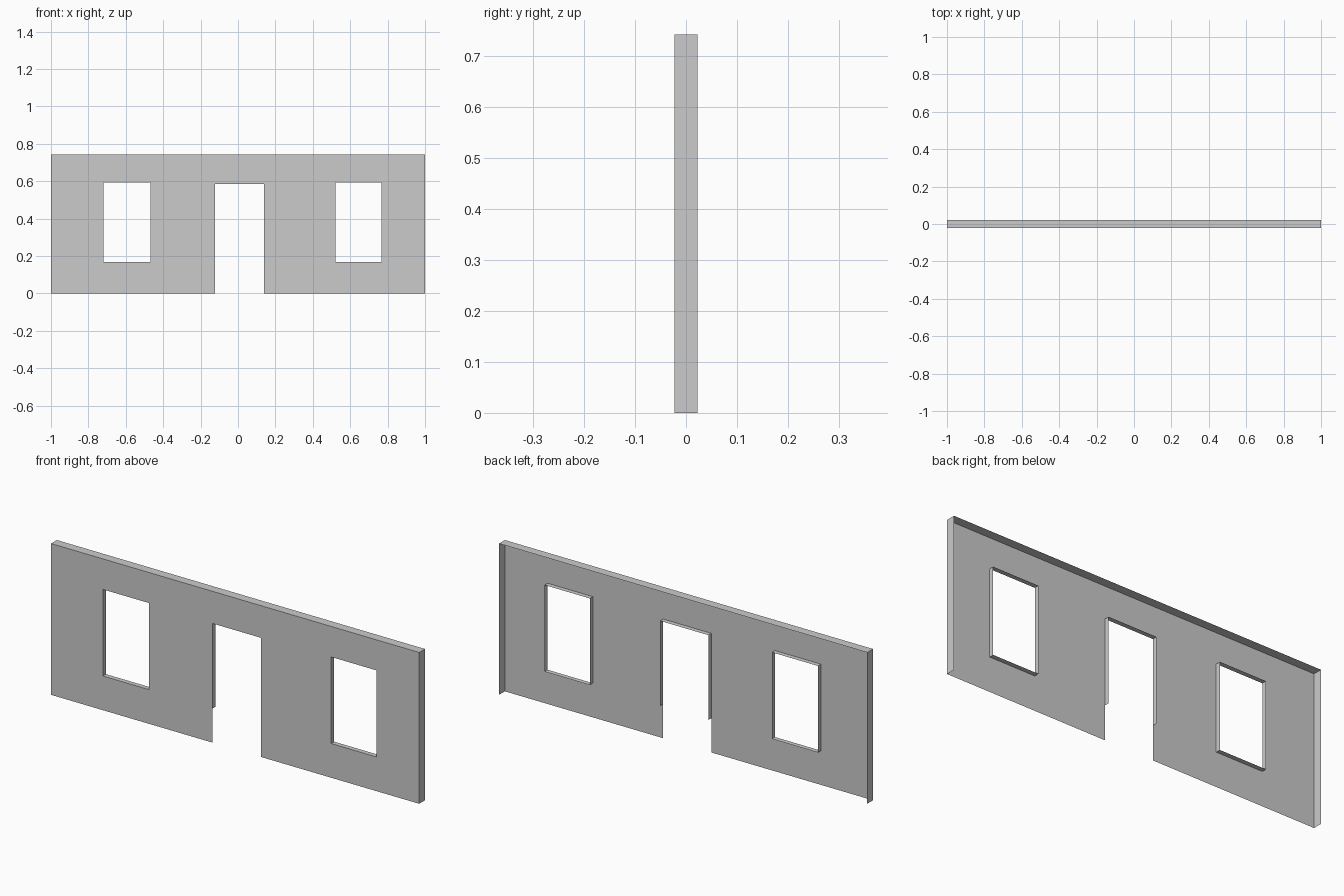
import bpy
import bmesh

if "Cube" in bpy.data.objects:
    bpy.data.objects.remove(bpy.data.objects["Cube"])

W, H = 1.0, 0.743           # half width, height
F, B, R = -0.0225, 0.0225, 0.001   # front sheet, open back edge, reveal back edge
SILL = 0.168
WINDOWS = [(-0.718, -0.467, SILL, 0.593), (0.522, 0.768, SILL, 0.593)]
DOOR = (-0.122, 0.14, 0.0, 0.585)
OPENINGS = WINDOWS + [DOOR]


def make_object(name, quads):
    bm = bmesh.new()
    for q in quads:
        bm.faces.new([bm.verts.new(p) for p in q])
    bmesh.ops.remove_doubles(bm, verts=bm.verts, dist=1e-5)
    mesh = bpy.data.meshes.new(name)
    bm.to_mesh(mesh)
    bm.free()
    obj = bpy.data.objects.new(name, mesh)
    bpy.context.collection.objects.link(obj)
    return obj


def strip(a, b, y0, y1):
    """Quad between two (x, z) points, spanning y0 to y1."""
    return [(a[0], y0, a[1]), (b[0], y0, b[1]), (b[0], y1, b[1]), (a[0], y1, a[1])]


# Front sheet: grid of cells, leaving out the openings
xs = sorted({-W, W} | {v for o in OPENINGS for v in o[:2]})
zs = sorted({0.0, H} | {v for o in OPENINGS for v in o[2:]})
cells = []
for x0, x1 in zip(xs, xs[1:]):
    for z0, z1 in zip(zs, zs[1:]):
        cx, cz = (x0 + x1) / 2, (z0 + z1) / 2
        if not any(a < cx < b and c < cz < d for a, b, c, d in OPENINGS):
            cells.append([(x0, F, z0), (x1, F, z0), (x1, F, z1), (x0, F, z1)])
make_object("wall_front", cells)

# Top and end returns, open at the back and bottom
rim = [(W, 0), (W, H), (-W, H), (-W, 0)]
make_object("wall_rim", [strip(a, b, F, B) for a, b in zip(rim, rim[1:])])

# Shallow window reveals
for side, (x0, x1, z0, z1) in zip(("left", "right"), WINDOWS):
    loop = [(x0, z0), (x0, z1), (x1, z1), (x1, z0), (x0, z0)]
    make_object(f"window_reveal_{side}", [strip(a, b, F, R) for a, b in zip(loop, loop[1:])])

# Door reveal stops at sill height
x0, x1, _, z1 = DOOR
path = [(x0, SILL), (x0, z1), (x1, z1), (x1, SILL)]
make_object("door_reveal", [strip(a, b, F, R) for a, b in zip(path, path[1:])])
